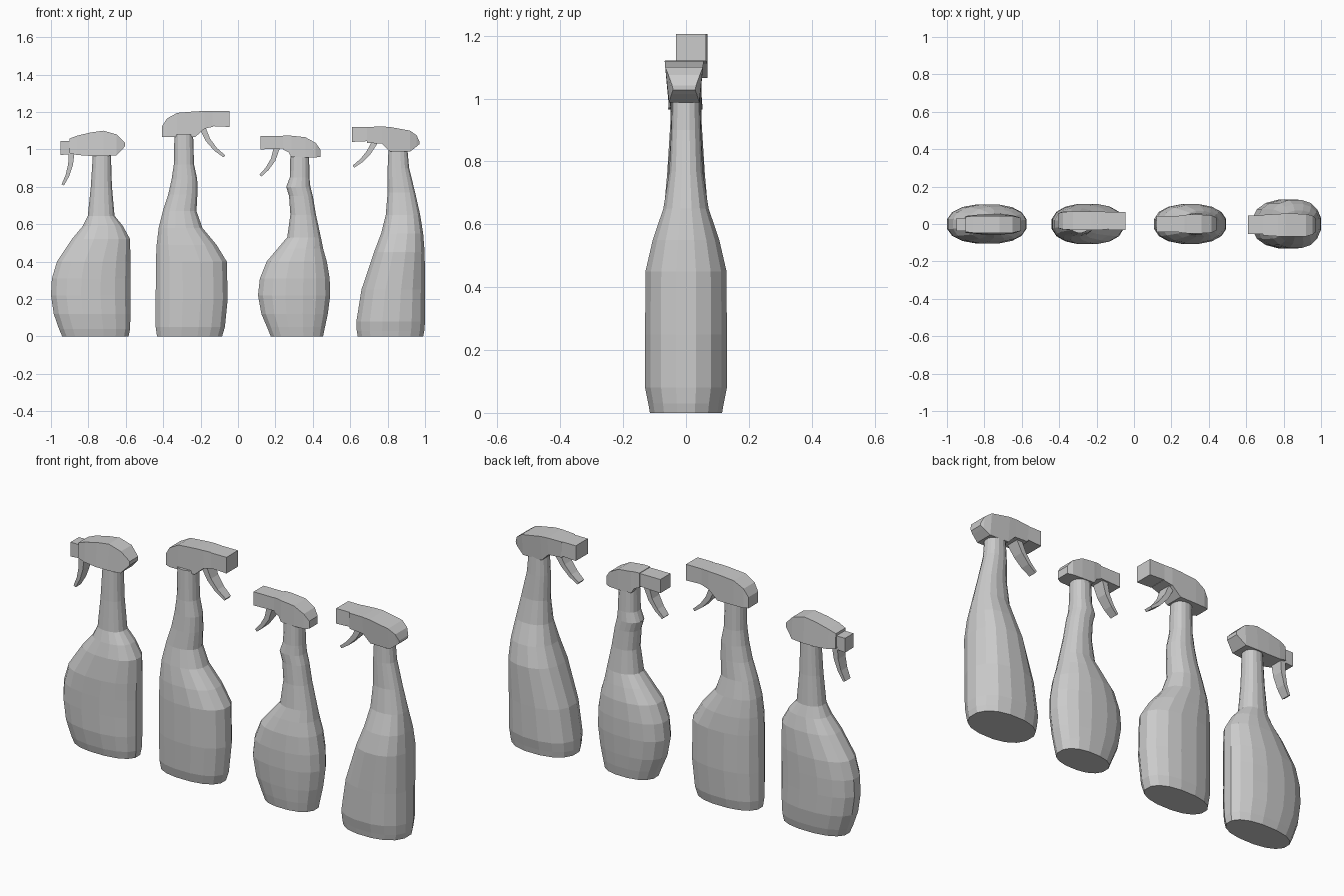
import bpy, bmesh, math
from mathutils import Vector


def loft(name, rings):
    """Skin a list of equal-length rings and cap both ends."""
    bm = bmesh.new()
    loops = [[bm.verts.new(p) for p in ring] for ring in rings]
    n = len(loops[0])
    for a, b in zip(loops, loops[1:]):
        for i in range(n):
            j = (i + 1) % n
            bm.faces.new((a[i], a[j], b[j], b[i]))
    bm.faces.new(loops[0][::-1])
    bm.faces.new(loops[-1])
    bmesh.ops.recalc_face_normals(bm, faces=bm.faces)
    mesh = bpy.data.meshes.new(name)
    bm.to_mesh(mesh)
    bm.free()
    obj = bpy.data.objects.new(name, mesh)
    bpy.context.collection.objects.link(obj)
    return obj


def bottle(name, rows, sides=16, power=2.3):
    """Rows are (z, left x, right x, half depth) of a rounded oval."""
    rings = []
    for z, xl, xr, hy in rows:
        ring = []
        for i in range(sides):
            a = 2 * math.pi * (i + 0.5) / sides
            c, s = math.cos(a), math.sin(a)
            cx = math.copysign(abs(c) ** (2 / power), c) / math.cos(math.pi / sides) ** (2 / power)
            sy = math.copysign(abs(s) ** (2 / power), s) / math.cos(math.pi / sides) ** (2 / power)
            ring.append(((xl + xr) / 2 + cx * (xr - xl) / 2, sy * hy, z))
        rings.append(ring)
    return loft(name, rings)


def head(name, stations, yc):
    """Stations are (x, bottom z, top z, bottom half width, top half width)."""
    return loft(name, [[(x, yc - wb, zb), (x, yc + wb, zb), (x, yc + wt, zt), (x, yc - wt, zt)]
                       for x, zb, zt, wb, wt in stations])


def trigger(name, path, yc):
    """Curved lever that narrows towards its tip."""
    rings = []
    last = len(path) - 1
    for i, (x, z) in enumerate(path):
        a, b = path[max(i - 1, 0)], path[min(i + 1, last)]
        d = Vector((b[0] - a[0], b[1] - a[1])).normalized()
        t = 0.016 - 0.009 * i / last
        w = 0.034 - 0.012 * i / last
        nx, nz = -d.y * t, d.x * t
        rings.append([(x + nx, yc - w, z + nz), (x + nx, yc + w, z + nz),
                      (x - nx, yc + w, z - nz), (x - nx, yc - w, z - nz)])
    return loft(name, rings)


# Bottle bodies with necks
bottle("round_shoulder_bottle", [
    (0, -.94, -.585, .085), (.04, -.957, -.577, .095), (.12, -.985, -.575, .105),
    (.22, -1.0, -.575, .105), (.31, -.995, -.575, .105), (.40, -.968, -.575, .104),
    (.52, -.888, -.577, .092), (.59, -.83, -.615, .075), (.645, -.803, -.66, .058),
    (.80, -.787, -.674, .05), (.99, -.775, -.68, .045)])
bottle("sloped_bottle", [
    (0, -.433, -.085, .088), (.05, -.44, -.07, .1), (.2, -.44, -.055, .108),
    (.40, -.439, -.06, .108), (.49, -.435, -.115, .1), (.58, -.424, -.19, .085),
    (.67, -.402, -.222, .068), (.76, -.373, -.217, .06), (.84, -.355, -.218, .055),
    (.92, -.343, -.235, .05), (1.08, -.34, -.24, .047)])
bottle("waisted_bottle", [
    (0, .175, .455, .085), (.05, .155, .465, .093), (.12, .125, .48, .1),
    (.22, .107, .493, .106), (.31, .117, .49, .106), (.40, .153, .475, .1),
    (.47, .212, .455, .085), (.53, .263, .443, .07), (.65, .28, .417, .058),
    (.75, .273, .40, .055), (.80, .258, .387, .055), (.85, .277, .382, .05),
    (.98, .28, .38, .045)])
bottle("leaning_bottle", [
    (0, .64, .99, .115), (.03, .635, .996, .12), (.08, .633, 1.0, .13),
    (.25, .66, 1.0, .13), (.45, .727, .998, .129), (.55, .765, .99, .106),
    (.65, .79, .974, .072), (.77, .80, .947, .053), (.9, .80, .915, .047),
    (1.01, .805, .905, .043)])

# Spray heads
head("round_shoulder_head", [
    (-.90, .98, 1.058, .045, .04), (-.86, .97, 1.073, .05, .045), (-.79, .965, 1.09, .055, .045),
    (-.72, .965, 1.10, .055, .045), (-.65, .967, 1.08, .05, .045),
    (-.605, 1.015, 1.035, .035, .035)], -.002)
head("sloped_head", [
    (-.13, 1.122, 1.205, .045, .045), (-.18, 1.11, 1.205, .05, .05), (-.23, 1.065, 1.203, .05, .05),
    (-.325, 1.065, 1.195, .05, .05), (-.38, 1.065, 1.165, .048, .046),
    (-.405, 1.067, 1.125, .04, .04)], .018)
head("waisted_head", [
    (.24, 1.0, 1.075, .045, .045), (.27, .985, 1.075, .048, .048), (.285, .96, 1.073, .05, .05),
    (.36, .957, 1.065, .05, .05), (.415, .957, 1.035, .046, .046),
    (.44, .96, 1.0, .035, .035)], 0)
head("leaning_head", [
    (.69, 1.035, 1.12, .05, .055), (.77, 1.03, 1.122, .052, .06), (.81, .99, 1.12, .05, .062),
    (.92, .988, 1.10, .048, .06), (.955, 1.015, 1.075, .04, .05),
    (.97, 1.028, 1.042, .035, .038)], -.006)

# Nozzles
for name, x0, x1, zb, zt, w, yc in [
        ("round_shoulder_nozzle", -.95, -.895, .97, 1.045, .035, -.002),
        ("sloped_nozzle", -.045, -.135, 1.12, 1.205, .048, .016),
        ("waisted_nozzle", .12, .245, 1.0, 1.072, .042, 0),
        ("leaning_nozzle", .61, .695, 1.04, 1.12, .05, -.004)]:
    head(name, [(x0, zb, zt, w, w), (x1, zb + .004, zt, w, w)], yc)

# Triggers
trigger("round_shoulder_trigger", [(-.89, .985), (-.895, .92), (-.912, .86), (-.937, .81)], 0)
trigger("sloped_trigger", [(-.19, 1.115), (-.16, 1.05), (-.12, 1.0), (-.073, .963)], .018)
trigger("waisted_trigger", [(.208, 1.01), (.188, .945), (.155, .895), (.12, .86)], 0)
trigger("leaning_trigger", [(.735, 1.045), (.70, .985), (.66, .94), (.617, .908)], -.005)
